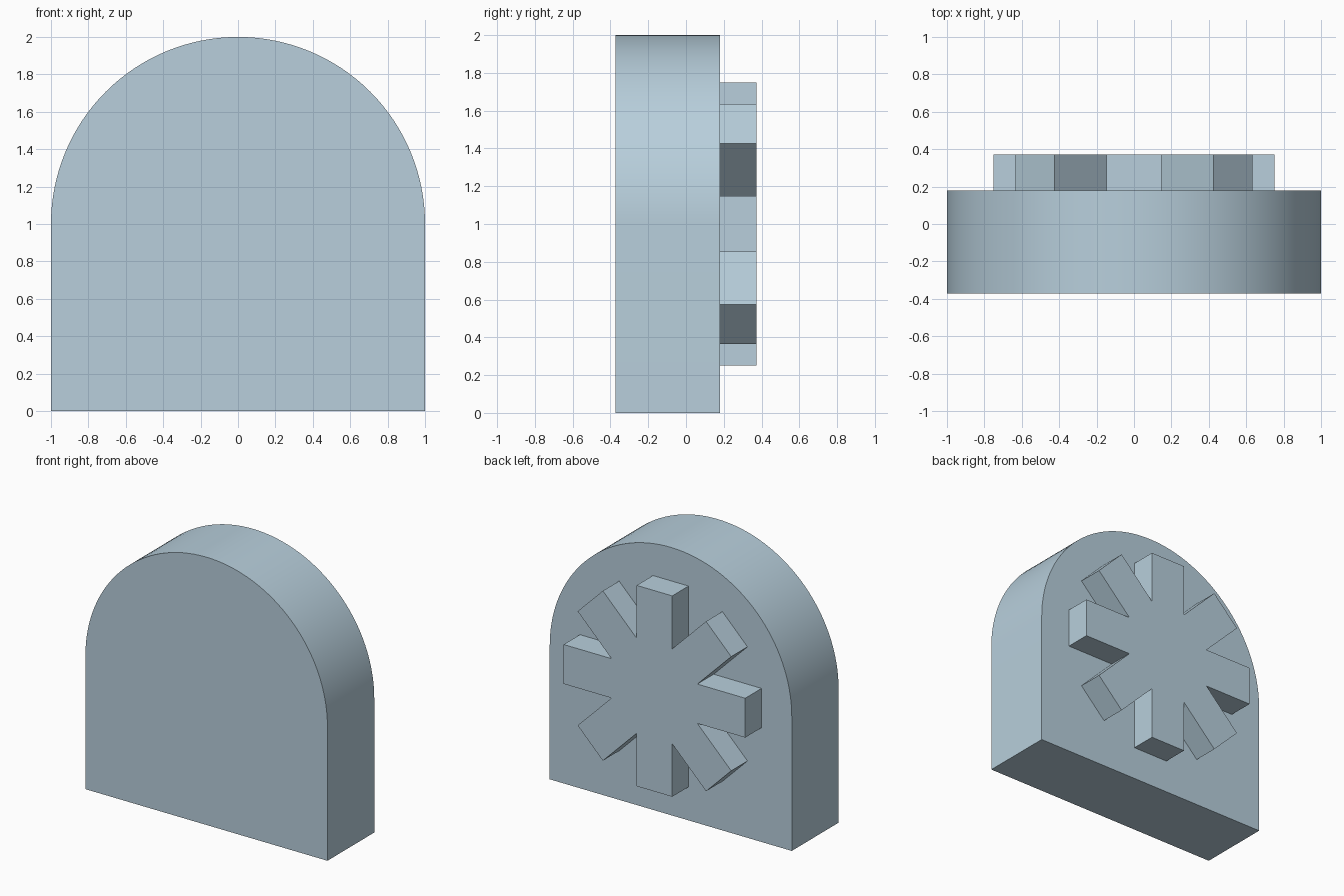
import bpy, bmesh, math

if "Cube" in bpy.data.objects:
    bpy.data.objects.remove(bpy.data.objects["Cube"])

# One pale blue-grey colour for the whole model
blue_grey = bpy.data.materials.new("pale_blue_grey")
blue_grey.diffuse_color = (0.479, 0.624, 0.716, 1)
blue_grey.use_nodes = True
blue_grey.node_tree.nodes["Principled BSDF"].inputs["Base Color"].default_value = blue_grey.diffuse_color

CENTRE_Z = 1.0
BACK, MID, FRONT = 0.3725, 0.18, -0.3725


def extrude_profile(name, points, y0, y1):
    """Solid from an (x, z) outline, extruded along y."""
    bm = bmesh.new()
    face = bm.faces.new([bm.verts.new((x, y0, z)) for x, z in points])
    moved = bmesh.ops.extrude_face_region(bm, geom=[face])["geom"]
    bmesh.ops.translate(bm, vec=(0, y1 - y0, 0),
                        verts=[v for v in moved if isinstance(v, bmesh.types.BMVert)])
    bmesh.ops.recalc_face_normals(bm, faces=bm.faces)
    mesh = bpy.data.meshes.new(name)
    bm.to_mesh(mesh)
    bm.free()
    mesh.materials.append(blue_grey)
    obj = bpy.data.objects.new(name, mesh)
    bpy.context.collection.objects.link(obj)
    return obj


# Slab: flat bottom, straight sides, half-round top
STEPS = 64
outline = [(-1, 0), (1, 0)]
for i in range(STEPS + 1):
    a = math.pi * i / STEPS
    outline.append((math.cos(a), CENTRE_Z + math.sin(a)))
slab = extrude_profile("arched_slab", outline, FRONT, MID)
bpy.context.view_layer.objects.active = slab
slab.select_set(True)
bpy.ops.object.shade_smooth_by_angle(angle=math.radians(30))

# Eight-armed star on the back: two tip corners and one notch per arm
ARMS, REACH, HALF_WIDTH = 8, 0.75, 0.147
notch = HALF_WIDTH / math.tan(math.pi / ARMS)
star = []
for i in range(ARMS):
    c, s = math.cos(math.tau * i / ARMS), math.sin(math.tau * i / ARMS)
    for u, v in ((REACH, -HALF_WIDTH), (REACH, HALF_WIDTH), (notch, HALF_WIDTH)):
        star.append((u * c - v * s, CENTRE_Z + u * s + v * c))
extrude_profile("eight_armed_star", star, MID, BACK)
